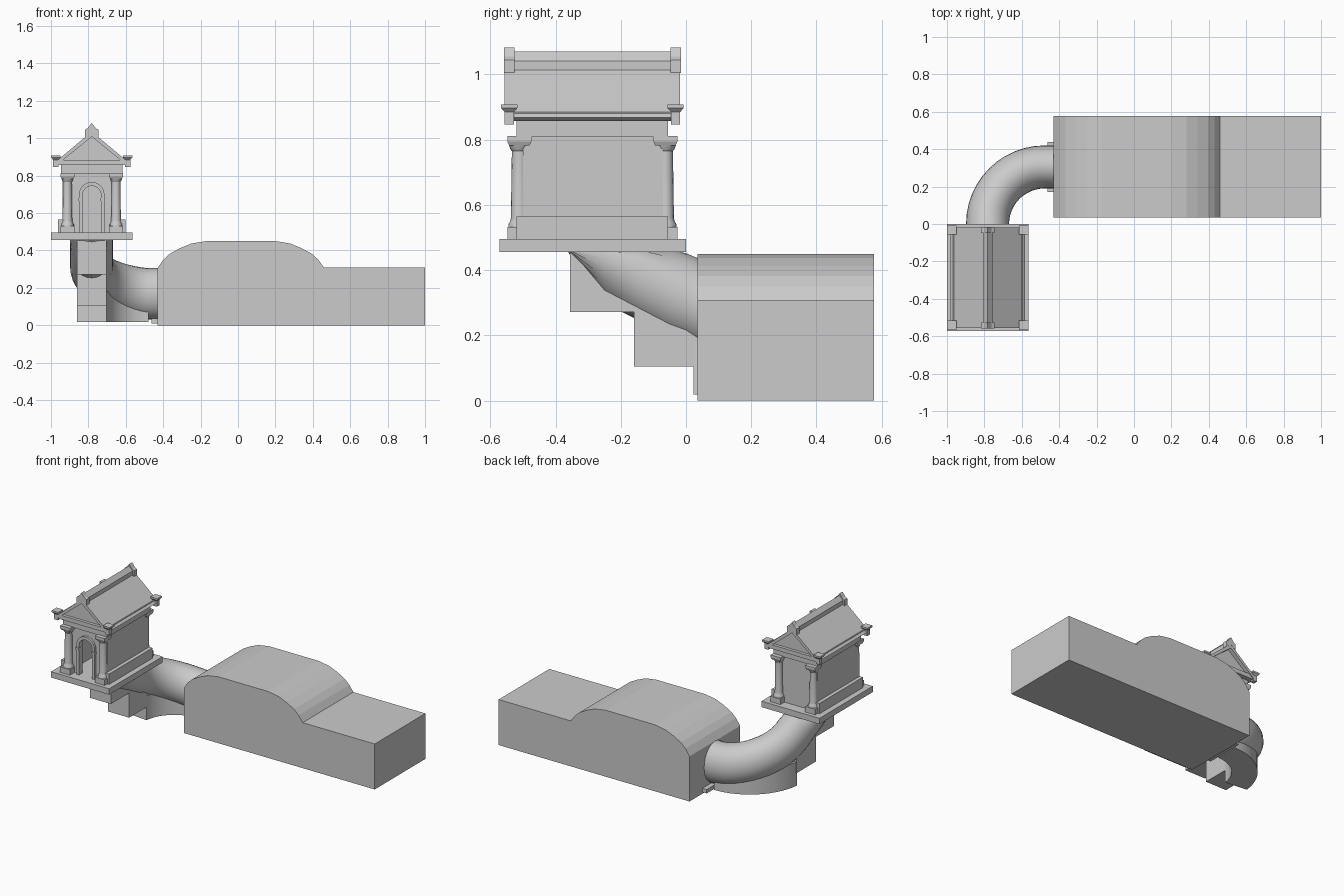
import bpy, bmesh
from math import sin, cos, pi, radians

if "Cube" in bpy.data.objects:
    bpy.data.objects.remove(bpy.data.objects["Cube"])

CX, CY, FLOOR = -0.782, -0.287, 0.495   # temple centre and floor height


def finish(name, bm, smooth=False):
    bmesh.ops.recalc_face_normals(bm, faces=bm.faces)
    me = bpy.data.meshes.new(name)
    bm.to_mesh(me)
    bm.free()
    ob = bpy.data.objects.new(name, me)
    bpy.context.collection.objects.link(ob)
    if smooth:
        bpy.ops.object.select_all(action='DESELECT')
        ob.select_set(True)
        bpy.context.view_layer.objects.active = ob
        bpy.ops.object.shade_smooth_by_angle(angle=radians(35))
    return ob


def loft(name, rings, smooth=False):
    """Skin closed rings of points and cap both ends."""
    bm = bmesh.new()
    vs = [[bm.verts.new(p) for p in r] for r in rings]
    n = len(vs[0])
    for a, b in zip(vs, vs[1:]):
        for i in range(n):
            j = (i + 1) % n
            bm.faces.new((a[i], a[j], b[j], b[i]))
    bm.faces.new(vs[0])
    bm.faces.new(vs[-1])
    return finish(name, bm, smooth)


def prism(name, profile, y0, y1, cx=0.0):
    """Extrude an (x, z) profile along y."""
    return loft(name, [[(cx + x, y, z) for x, z in profile] for y in (y0, y1)])


def box(name, x0, x1, y0, y1, z0, z1):
    return prism(name, [(x0, z0), (x1, z0), (x1, z1), (x0, z1)], y0, y1)


def square(x, y, z, r):
    return [(x - r, y - r, z), (x + r, y - r, z), (x + r, y + r, z), (x - r, y + r, z)]


def arch(r, spring, n=12):
    return [(r * cos(pi * i / n), spring + r * sin(pi * i / n)) for i in range(n + 1)]


# main block with a rounded hump
hump = [(-0.43, 0.305), (-0.40, 0.35), (-0.365, 0.382), (-0.31, 0.412), (-0.25, 0.437), (-0.17, 0.45),
        (0.2, 0.45), (0.28, 0.437), (0.34, 0.412), (0.395, 0.382), (0.43, 0.35), (0.46, 0.308)]
prism("main_block", [(-0.43, 0)] + hump + [(1, 0.308), (1, 0)], 0.035, 0.577)

# rising curved passage: straight, quarter bend, then climb under the temple
BX, R = -0.478, 0.305
path = [(-0.40, R, 0.168, 0, 1)]
for i in range(13):
    a = pi / 2 + pi / 2 * i / 12
    path.append((BX + R * cos(a), R * sin(a), 0.168 + 0.147 * (i / 12) ** 1.4, cos(a), sin(a)))
for y, z in [(-0.05, 0.333), (-0.15, 0.385), (-0.25, 0.437), (-0.36, 0.59)]:
    path.append((BX - R, y, z, -1, 0))
rings = []
for x, y, z, nx, ny in path:
    ring = []
    for k in range(28):
        t = 2 * pi * k / 28
        w = 0.115 * cos(t)
        ring.append((x + nx * w, y + ny * w, min(z + 0.137 * sin(t), 0.462 + 0.002 * sin(t))))
    rings.append(ring)
loft("curved_passage", rings, True)

# curved footing and stepped supports below the passage
rings = []
for i in range(15):
    a = radians(90 + 84 * i / 14)
    rings.append([(BX + r * cos(a), r * sin(a), z)
                  for r, z in [(0.226, 0.018), (0.384, 0.018), (0.384, 0.18), (0.226, 0.18)]])
loft("curved_footing", rings, True)
box("lower_step", -0.862, -0.704, -0.16, 0.05, 0.105, 0.31)
box("upper_step", -0.862, -0.704, -0.355, -0.15, 0.272, 0.46)
box("passage_flange", -0.462, -0.42, 0.172, 0.438, 0.01, 0.036)

# temple floor slab
box("temple_slab", -1.0, -0.565, -0.572, 0.0, 0.455, FLOOR)

# temple walls, with an arched doorway in front
HW = 0.155
for s, n in ((-1, "left"), (1, "right")):
    x0, x1 = sorted((CX + s * HW, CX + s * (HW - 0.025)))
    box(n + "_wall", x0, x1, -0.50, -0.07, FLOOR, 0.82)
    x0, x1 = sorted((CX + s * 0.18, CX + s * 0.14))
    box(n + "_plinth", x0, x1, -0.52, -0.055, FLOOR, 0.565)
box("back_wall", CX - HW, CX + HW, -0.095, -0.07, FLOOR, 0.82)
door = arch(0.05, 0.695)
prism("front_wall", [(HW, FLOOR), (HW, 0.82), (-HW, 0.82), (-HW, FLOOR), (-0.05, FLOOR)]
      + door[::-1] + [(0.05, FLOOR)], -0.50, -0.475, CX)
prism("door_frame", [(0.068, FLOOR)] + arch(0.068, 0.698) + [(-0.068, FLOOR), (-0.05, FLOOR)]
      + door[::-1] + [(0.05, FLOOR)], -0.515, -0.48, CX)
for s in (-1, 1):
    x = CX + s * 0.06
    box("door_impost", x - 0.012, x + 0.012, -0.52, -0.48, 0.665, 0.68)

# corner columns: square plinth, turned shaft, square capital
turned = [(0.034, 0.53), (0.034, 0.54), (0.028, 0.55), (0.026, 0.56), (0.023, 0.765), (0.028, 0.772), (0.034, 0.79)]
for sx in (-1, 1):
    for sy in (-1, 1):
        x, y = CX + sx * 0.13, CY + sy * 0.224
        loft("column_base", [square(x, y, z, 0.037) for z in (FLOOR, 0.532)])
        loft("column_shaft", [[(x + r * cos(2 * pi * k / 16), y + r * sin(2 * pi * k / 16), z)
                               for k in range(16)] for r, z in turned], True)
        loft("column_capital", [square(x, y, z, r) for r, z in ((0.031, 0.782), (0.037, 0.795), (0.037, 0.812))])

# beam, cornice, pediment and pitched roof
box("beam", CX - 0.165, CX + 0.165, -0.52, -0.055, 0.808, 0.86)
box("cornice", CX - 0.185, CX + 0.185, -0.552, -0.023, 0.857, 0.885)
prism("pediment", [(-0.175, 0.87), (0.175, 0.87), (0, 1.01)], -0.532, -0.043, CX)
prism("roof", [(-0.2, 0.868), (0, 1.036), (0.2, 0.868), (0.185, 0.858), (0, 1.008), (-0.185, 0.858)],
      -0.557, -0.018, CX)
prism("ridge", [(-0.026, 1.01), (-0.026, 1.042), (0, 1.07), (0.026, 1.042), (0.026, 1.01)], -0.54, -0.035, CX)

# roof ornaments at the ridge ends and the four corners
for sy in (-1, 1):
    y = CY + sy * 0.255
    prism("ridge_ornament", [(-0.036, 1.005), (-0.036, 1.045), (-0.02, 1.055), (0, 1.082), (0.02, 1.055),
                             (0.036, 1.045), (0.036, 1.005), (0, 1.03)], y - 0.016, y + 0.016, CX)
    for sx in (-1, 1):
        loft("corner_ornament", [square(CX + sx * 0.192, CY + sy * 0.255, z, r) for r, z in
                                 ((0.014, 0.847), (0.014, 0.885), (0.025, 0.897), (0.025, 0.908))])
